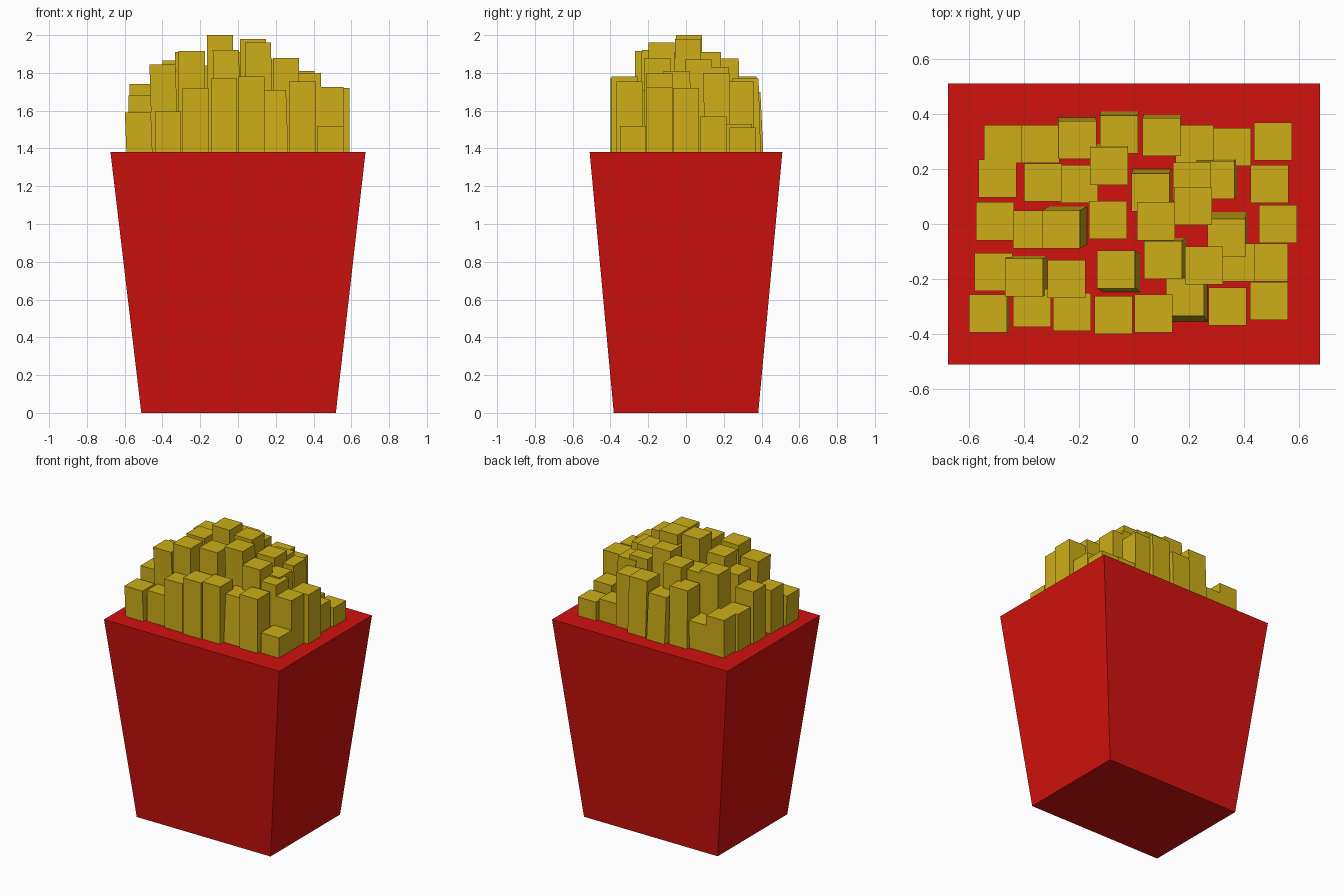
import bpy, bmesh
from mathutils import Vector

RIM = 1.38      # height of the carton top
FRY = 0.138     # thickness of one fry


def material(name, rgb):
    m = bpy.data.materials.new(name)
    m.diffuse_color = (*rgb, 1)
    return m


def prism(name, lower, upper, mat):
    """Six-sided solid; each end is (centre x, centre y, z, width, depth)."""
    bm = bmesh.new()
    bmesh.ops.create_cube(bm, size=1)
    for v in bm.verts:
        cx, cy, z, w, d = upper if v.co.z > 0 else lower
        v.co = Vector((cx + v.co.x * w, cy + v.co.y * d, z))
    me = bpy.data.meshes.new(name)
    bm.to_mesh(me)
    bm.free()
    me.materials.append(mat)
    ob = bpy.data.objects.new(name, me)
    bpy.context.collection.objects.link(ob)
    return ob


red = material("red_card", (0.64, 0.006, 0.004))
gold = material("golden_potato", (0.61, 0.42, 0.009))

# Tapered carton, closed at the top
prism("carton", (0.003, 0, 0, 1.03, 0.765), (0, 0, RIM, 1.35, 1.02), red)

# Fries, five rows of eight: top centre x, y and height
rows = [
    [(-.53, -.325, 1.59), (-.37, -.305, 1.595), (-.225, -.32, 1.72), (-.075, -.33, 1.77),
     (.07, -.325, 1.78), (.185, -.265, 1.71), (.34, -.30, 1.755), (.49, -.28, 1.52)],
    [(-.51, -.175, 1.68), (-.40, -.195, 1.845), (-.245, -.20, 1.915), (-.065, -.165, 1.92),
     (.105, -.13, 1.96), (.255, -.15, 1.88), (.37, -.14, 1.80), (.49, -.14, 1.725)],
    [(-.505, .01, 1.74), (-.37, -.02, 1.81), (-.265, -.02, 1.91), (-.095, .015, 2.0),
     (.08, .01, 1.98), (.215, .065, 1.87), (.335, -.05, 1.81), (.522, 0, 1.72)],
    [(-.495, .165, 1.64), (-.33, .15, 1.865), (-.20, .145, 1.84), (-.09, .21, 1.875),
     (.06, .115, 1.91), (.21, .155, 1.83), (.295, .16, 1.80), (.492, .145, 1.57)],
    [(-.475, .29, 1.64), (-.34, .29, 1.57), (-.205, .305, 1.78), (-.055, .325, 1.70),
     (.10, .315, 1.77), (.22, .29, 1.755), (.355, .28, 1.53), (.505, .30, 1.51)],
]
# Leaning fries: how far the foot at the rim sits from the top
lean = {(0, 0): (.008, 0), (0, 5): (.012, -.02), (1, 1): (.015, .01), (1, 3): (.018, -.012),
        (1, 4): (.015, .01), (2, 2): (.025, .015), (2, 6): (.006, .025), (3, 3): (0, .012),
        (3, 4): (.006, .015), (3, 6): (.01, .008), (4, 2): (-.003, .012), (4, 3): (.003, .015),
        (4, 4): (.004, .012)}

for r, row in enumerate(rows):
    for c, (x, y, h) in enumerate(row):
        dx, dy = lean.get((r, c), (0, 0))
        z0 = 1.2
        k = (h - z0) / (h - RIM)          # carry the lean down below the rim
        prism(f"fry_{r + 1}_{c + 1}", (x + dx * k, y + dy * k, z0, FRY, FRY),
              (x, y, h, FRY, FRY), gold)
